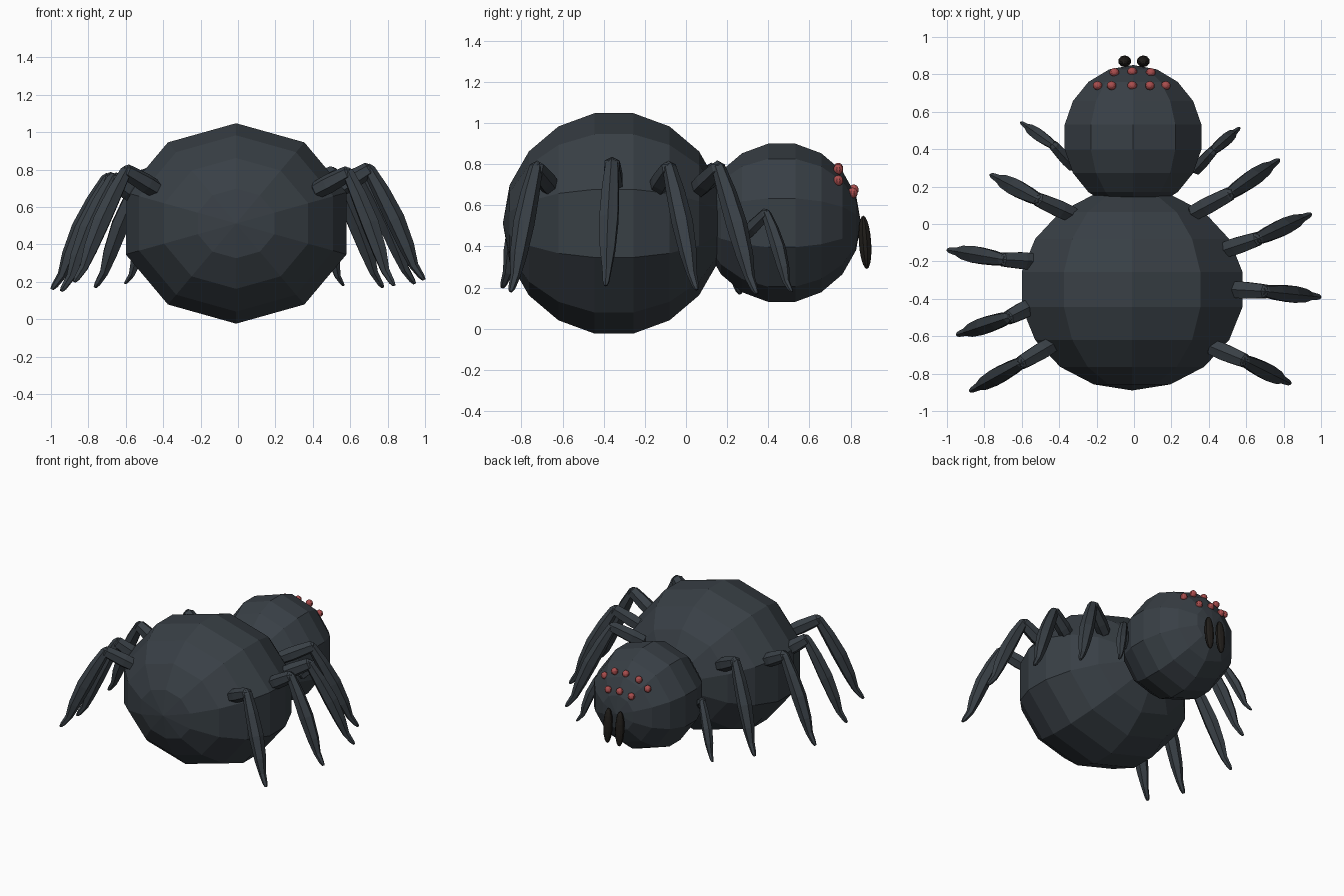
import bpy, bmesh, math
from mathutils import Vector, Matrix

cube = bpy.data.objects.get("Cube")
if cube:
    bpy.data.objects.remove(cube, do_unlink=True)


def material(name, rgb):
    m = bpy.data.materials.new(name)
    m.use_nodes = True
    m.diffuse_color = (*rgb, 1)
    bsdf = m.node_tree.nodes["Principled BSDF"]
    bsdf.inputs["Base Color"].default_value = (*rgb, 1)
    bsdf.inputs["Roughness"].default_value = 0.8
    return m


SHELL = material("charcoal shell", (0.040, 0.050, 0.060))
FANG = material("black brown", (0.014, 0.012, 0.010))
EYE = material("dull red", (0.40, 0.075, 0.075))


def add_object(name, bm, mat):
    bmesh.ops.recalc_face_normals(bm, faces=bm.faces)
    mesh = bpy.data.meshes.new(name)
    bm.to_mesh(mesh)
    bm.free()
    mesh.materials.append(mat)
    ob = bpy.data.objects.new(name, mesh)
    bpy.context.collection.objects.link(ob)
    return ob


def ball(name, center, radii, mat, segments, rings, tilt):
    """Faceted ellipsoid, poles tilted from z around the x axis."""
    bm = bmesh.new()
    bmesh.ops.create_uvsphere(bm, u_segments=segments, v_segments=rings, radius=1)
    bm.transform(Matrix.Translation(center) @ Matrix.Rotation(tilt, 4, "X")
                 @ Matrix.Diagonal((*radii, 1)))
    return add_object(name, bm, mat)


def fluted_tube(name, stations, mat, sides=12):
    """Loft ridged rings through (point, radius) stations."""
    bm = bmesh.new()
    axis = stations[-1][0] - stations[0][0]
    turn = axis.to_track_quat("Z", "Y")
    rings = []
    for point, radius in stations:
        ring = []
        for i in range(sides):
            a = math.tau * i / sides
            r = radius * (1 if i % 2 else 0.86)
            ring.append(bm.verts.new(point + turn @ Vector((r * math.cos(a), r * math.sin(a), 0))))
        rings.append(ring)
    for a, b in zip(rings, rings[1:]):
        for i in range(sides):
            j = (i + 1) % sides
            bm.faces.new((a[i], a[j], b[j], b[i]))
    bm.faces.new(rings[0])
    bm.faces.new(rings[-1])
    return add_object(name, bm, mat)


# Body: faceted balls with poles pointing front to back
ball("abdomen", (-0.01, -0.35, 0.512), (0.63, 0.544, 0.54), SHELL, 10, 9, -math.pi / 2)
ball("head", (-0.005, 0.465, 0.515), (0.39, 0.39, 0.385), SHELL, 10, 9, -math.pi / 2)

# Eyes in two rows
eyes = [(-0.195, 0.74, 0.715), (-0.12, 0.74, 0.765), (-0.01, 0.74, 0.78),
        (0.085, 0.74, 0.775), (0.17, 0.74, 0.72),
        (-0.105, 0.81, 0.66), (-0.01, 0.815, 0.675), (0.09, 0.81, 0.66)]
for i, p in enumerate(eyes):
    ball(f"eye_{i + 1}", p, (0.026, 0.024, 0.026), EYE, 10, 8, 0)

# Fangs
for side, x in (("left", 0.05), ("right", -0.05)):
    ball(f"{side}_fang", (x, 0.87, 0.42), (0.035, 0.03, 0.13), FANG, 10, 10, math.radians(4))

# Legs: root, knee, tip and thickness
legs = {
    "left": [((0.33, 0.29, 0.46), (0.42, 0.39, 0.56), (0.56, 0.51, 0.18), 0.7),
             ((0.32, 0.06, 0.68), (0.51, 0.16, 0.78), (0.77, 0.34, 0.17), 1),
             ((0.48, -0.14, 0.68), (0.66, -0.08, 0.78), (0.94, 0.05, 0.19), 1),
             ((0.52, -0.35, 0.69), (0.70, -0.36, 0.80), (0.99, -0.39, 0.21), 1),
             ((0.42, -0.66, 0.69), (0.59, -0.73, 0.78), (0.83, -0.85, 0.18), 1)],
    "right": [((-0.33, 0.31, 0.47), (-0.43, 0.42, 0.56), (-0.60, 0.54, 0.19), 0.7),
              ((-0.33, 0.05, 0.67), (-0.51, 0.13, 0.77), (-0.76, 0.26, 0.17), 1),
              ((-0.53, -0.20, 0.66), (-0.70, -0.19, 0.75), (-0.99, -0.14, 0.16), 1),
              ((-0.55, -0.44, 0.66), (-0.67, -0.50, 0.75), (-0.94, -0.59, 0.15), 1),
              ((-0.43, -0.64, 0.69), (-0.60, -0.74, 0.79), (-0.87, -0.89, 0.20), 1)],
}
# Distance along the part, radius, outward bow
THIGH = [(-0.08, 0.025), (0, 0.047), (0.35, 0.052), (0.8, 0.046), (1, 0.042), (1.1, 0.02)]
SHIN = [(-0.04, 0.018, 0), (0, 0.034, 0), (0.2, 0.046, 0.008), (0.45, 0.052, 0.01),
        (0.7, 0.042, 0), (0.87, 0.025, -0.012), (0.97, 0.017, 0), (1, 0.009, 0.005)]
for side, row in legs.items():
    for n, (root, knee, tip, size) in enumerate(row, 1):
        root, knee, tip = Vector(root), Vector(knee), Vector(tip)
        out = Vector((tip.x - knee.x, tip.y - knee.y, 0)).normalized()
        fluted_tube(f"{side}_thigh_{n}",
                    [(root.lerp(knee, t), r * size) for t, r in THIGH], SHELL)
        fluted_tube(f"{side}_shin_{n}",
                    [(knee.lerp(tip, t) + out * b, r * size) for t, r, b in SHIN], SHELL)
